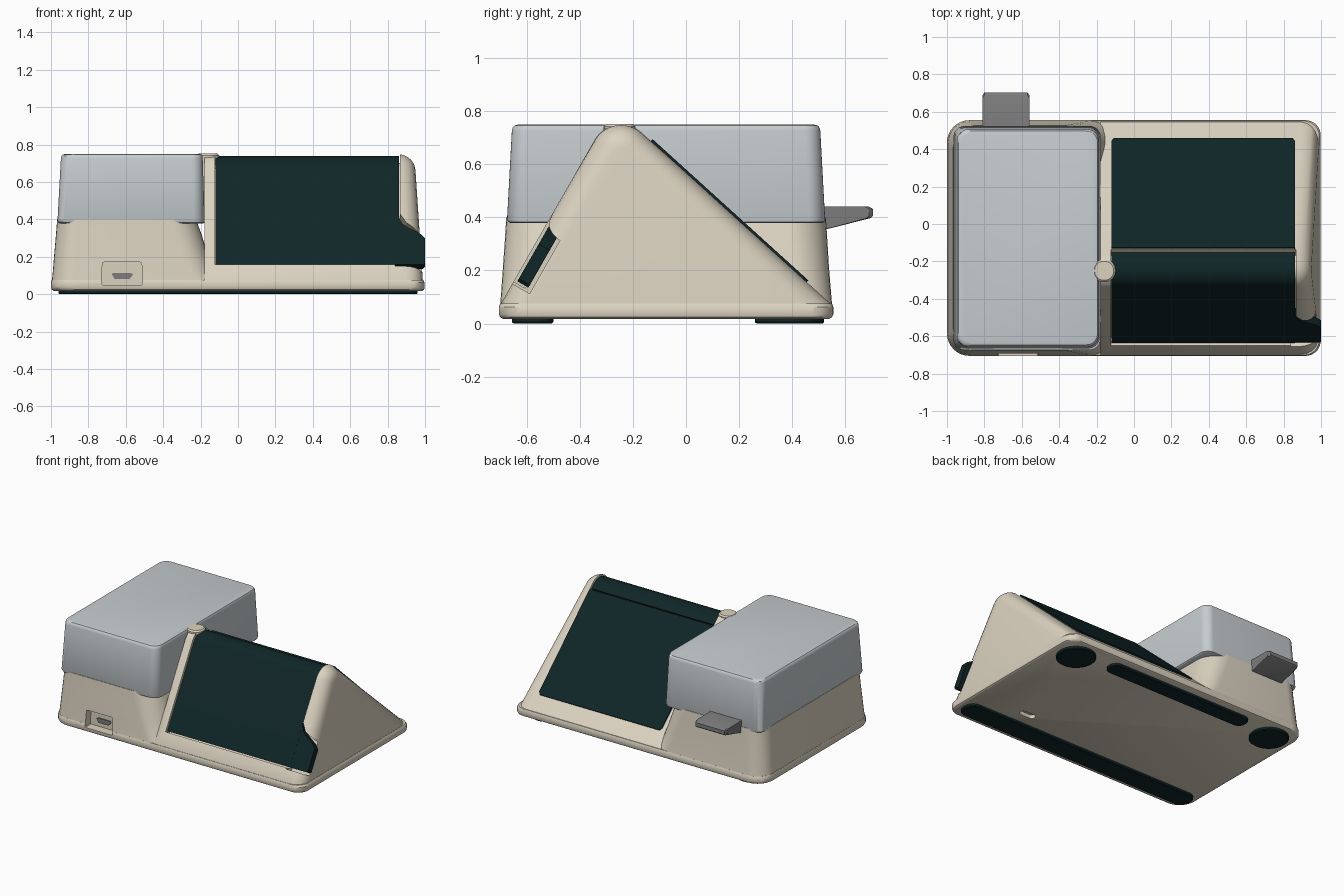
import bpy, bmesh, math
from mathutils import Vector

if "Cube" in bpy.data.objects:
    bpy.data.objects.remove(bpy.data.objects["Cube"])


def material(name, rgb):
    m = bpy.data.materials.new(name)
    m.diffuse_color = (*rgb, 1)
    m.use_nodes = True
    m.node_tree.nodes["Principled BSDF"].inputs["Base Color"].default_value = m.diffuse_color
    return m


CREAM = material("warm cream", (0.71, 0.65, 0.53))
WHITE = material("cool light grey", (0.57, 0.61, 0.63))
DARK = material("dark teal", (0.005, 0.019, 0.020))
GREY = material("mid grey", (0.20, 0.20, 0.20))


def loft(name, rings, mat):
    """Solid skinned through rings of equal point count, with end caps."""
    bm = bmesh.new()
    vs = [[bm.verts.new(p) for p in r] for r in rings]
    n = len(rings[0])
    for a, b in zip(vs, vs[1:]):
        for i in range(n):
            j = (i + 1) % n
            bm.faces.new((a[i], a[j], b[j], b[i]))
    bm.faces.new(vs[0])
    bm.faces.new(vs[-1])
    bmesh.ops.recalc_face_normals(bm, faces=bm.faces)
    me = bpy.data.meshes.new(name)
    bm.to_mesh(me)
    bm.free()
    me.materials.append(mat)
    ob = bpy.data.objects.new(name, me)
    bpy.context.collection.objects.link(ob)
    return ob


def rounded(z, x0, x1, y0, y1, rl, rr=None, steps=8):
    """Horizontal rounded rectangle; rl / rr are left and right corner radii."""
    rr = rl if rr is None else rr
    pts = []
    for cx, cy, r, a0 in ((x1 - rr, y1 - rr, rr, 0), (x0 + rl, y1 - rl, rl, 90),
                          (x0 + rl, y0 + rl, rl, 180), (x1 - rr, y0 + rr, rr, 270)):
        for k in range(steps + 1):
            a = math.radians(a0 + 90 * k / steps)
            pts.append((cx + r * math.cos(a), cy + r * math.sin(a), z))
    return pts


def select(ob):
    bpy.ops.object.select_all(action='DESELECT')
    ob.select_set(True)
    bpy.context.view_layer.objects.active = ob


def cut(targets, cutter):
    for ob in targets:
        m = ob.modifiers.new("cut", 'BOOLEAN')
        m.operation, m.object, m.solver = 'DIFFERENCE', cutter, 'EXACT'
        select(ob)
        bpy.ops.object.modifier_apply(modifier=m.name)
    bpy.data.objects.remove(cutter)


# Wedge profile: two slopes joined by a round ridge (y, z)
RIDGE, R = Vector((-0.245, 0.636)), 0.114
NF, NB = Vector((-0.869, 0.495)), Vector((0.672, 0.741))


def front_pt(z, d):
    return Vector((-0.70 + (z - 0.07) / 1.75, z)) - NF * d


def back_pt(y, d):
    return Vector((y, 0.07 + (0.55 - y) * 0.906)) - NB * d


def ridge_arc(d, steps=16):
    a0, a1 = math.atan2(NF.y, NF.x), math.atan2(NB.y, NB.x)
    return [RIDGE + (R - d) * Vector((math.cos(a), math.sin(a)))
            for a in (a0 + (a1 - a0) * k / steps for k in range(steps + 1))]


def wedge_ring(x, d):
    yf, yb = -0.70 + d / 0.869, 0.55 - d / 0.672
    pts = [(yf, 0.05), (yf, 0.07)] + ridge_arc(d) + [(yb, 0.07), (yb, 0.05)]
    taper = 0.05 if x > 0 else 0
    return [(x - taper * p[1] / 0.75, p[0], p[1]) for p in pts]


def band(name, d0, d1, x0, x1, z0, y1, mat):
    """Sheet following the front slope and wrapping over the ridge."""
    def path(d):
        return [front_pt(z0, d)] + ridge_arc(d) + [back_pt(y1, d)]
    pts = path(d0) + path(d1)[::-1]
    return loft(name, [[(x, p.x, p.y) for p in pts] for x in (x0, x1)], mat)


def slope_plate(name, outline, d0, d1, mat):
    """Plate on the front slope from an (x, z) outline."""
    return loft(name, [[(x, *front_pt(z, d)) for x, z in outline] for d in (d0, d1)], mat)


# Base tray
base = loft("base_tray", [
    rounded(0.018, -0.985, 0.985, -0.69, 0.54, 0.11, 0.07),
    rounded(0.024, -0.995, 0.995, -0.70, 0.55, 0.12, 0.08),
    rounded(0.035, -1, 0.998, -0.705, 0.555, 0.12, 0.08),
    rounded(0.062, -1, 0.998, -0.705, 0.555, 0.12, 0.08),
    rounded(0.075, -0.996, 0.99, -0.70, 0.55, 0.12, 0.08)], CREAM)

# Left housing under the box, its right side flaring into the wedge
housing = loft("left_housing", [
    rounded(0.06, -0.996, -0.10, -0.701, 0.551, 0.12, 0.12),
    rounded(0.12, -0.99, -0.135, -0.696, 0.546, 0.12, 0.13),
    rounded(0.22, -0.982, -0.165, -0.689, 0.538, 0.12, 0.14),
    rounded(0.32, -0.973, -0.195, -0.682, 0.532, 0.12, 0.15),
    rounded(0.40, -0.967, -0.225, -0.677, 0.527, 0.12, 0.15)], CREAM)

# Wedge body with rounded right cheek
wedge = loft("wedge_body", [wedge_ring(x, d) for x, d in (
    (-0.18, 0), (0.90, 0), (0.93, 0.005), (0.955, 0.016), (0.975, 0.034),
    (0.988, 0.058), (0.993, 0.085))], CREAM)
cut([wedge], band("recess_cutter", -0.08, 0.05, -0.124, 0.865, 0.158, -0.135, CREAM))
cut([wedge], slope_plate("notch_cutter", [
    (0.84, 0.15), (1.05, 0.15), (1.05, 0.30), (0.98, 0.345), (0.90, 0.385),
    (0.866, 0.43), (0.84, 0.43)], -0.08, 0.075, CREAM))

# Small round boss at the ridge's left end
loft("ridge_boss", [rounded(z, -0.22 + i, -0.10 - i, -0.31 + i, -0.19 - i, 0.055 - i)
                    for z, i in ((0.38, 0), (0.742, 0), (0.751, 0.01))], CREAM)

# Dark panels: front wrap, side lip and rear plate
band("front_panel", 0.012, 0.052, -0.12, 0.86, 0.165, -0.143, DARK)
slope_plate("front_panel_lip", [
    (0.85, 0.165), (0.99, 0.165), (1.0, 0.175), (1.0, 0.305), (0.97, 0.333),
    (0.91, 0.362), (0.88, 0.382), (0.86, 0.415), (0.85, 0.415)], 0.0125, 0.06, DARK)
plate = [(-0.12, -0.132), (0.86, -0.132), (0.86, 0.44), (0.847, 0.455),
         (-0.107, 0.455), (-0.12, 0.44)]
loft("rear_panel", [[(x, *back_pt(y, d)) for x, y in plate] for d in (0.02, -0.009)], DARK)

# Tapered box on the left
loft("top_box", [rounded(z, -0.965 + i, -0.178 - i * 0.6, -0.674 + i, 0.524 - i, 0.06)
                 for z, i in ((0.378, 0.014), (0.383, 0.004), (0.393, 0.0), (0.725, 0.018),
                              (0.738, 0.021), (0.746, 0.028), (0.749, 0.040))], WHITE)

# Rear tab
tab = [(0.48, 0.442), (0.69, 0.440), (0.704, 0.432), (0.704, 0.405), (0.695, 0.397), (0.48, 0.343)]
loft("rear_tab", [[(x, y if y < 0.6 else y - i, z) for y, z in tab]
                  for x, i in ((-0.81, 0.015), (-0.80, 0), (-0.57, 0), (-0.56, 0.015))], GREY)

# Front socket: recess with a small connector
socket = [(-0.725, 0.05), (-0.515, 0.05), (-0.51, 0.055), (-0.515, 0.165),
          (-0.525, 0.172), (-0.715, 0.172), (-0.725, 0.165), (-0.73, 0.055)]
cut([base, housing], loft("socket_cutter", [[(x, y, z) for x, z in socket]
                                            for y in (-0.8, -0.64)], CREAM))
port = [(-0.66, 0.080), (-0.58, 0.080), (-0.56, 0.108), (-0.575, 0.113),
        (-0.665, 0.113), (-0.675, 0.108)]
loft("socket_connector", [[(x, y, z) for x, z in port] for y in (-0.648, -0.63)], GREY)

# Keyhole slot underneath
cut([base], loft("slot_cutter", [rounded(z, 0.51, 0.63, -0.425, -0.375, 0.024)
                                 for z in (-0.05, 0.045)], CREAM))

# Rubber feet
for name, x0, x1, y0, y1, r in (
        ("front_foot_strip", -0.96, 0.96, -0.655, -0.50, 0.07),
        ("rear_foot_strip", -0.58, 0.58, 0.38, 0.50, 0.055),
        ("rear_foot_left", -0.95, -0.69, 0.26, 0.52, 0.129),
        ("rear_foot_right", 0.69, 0.95, 0.26, 0.52, 0.129)):
    loft(name, [rounded(z, x0 + i, x1 - i, y0 + i, y1 - i, r - i)
                for z, i in ((0, 0.006), (0.005, 0), (0.022, 0))], DARK)

# Smooth shading with sharp edges kept
for ob in list(bpy.data.objects):
    select(ob)
    bpy.ops.object.shade_smooth_by_angle(angle=math.radians(32))
